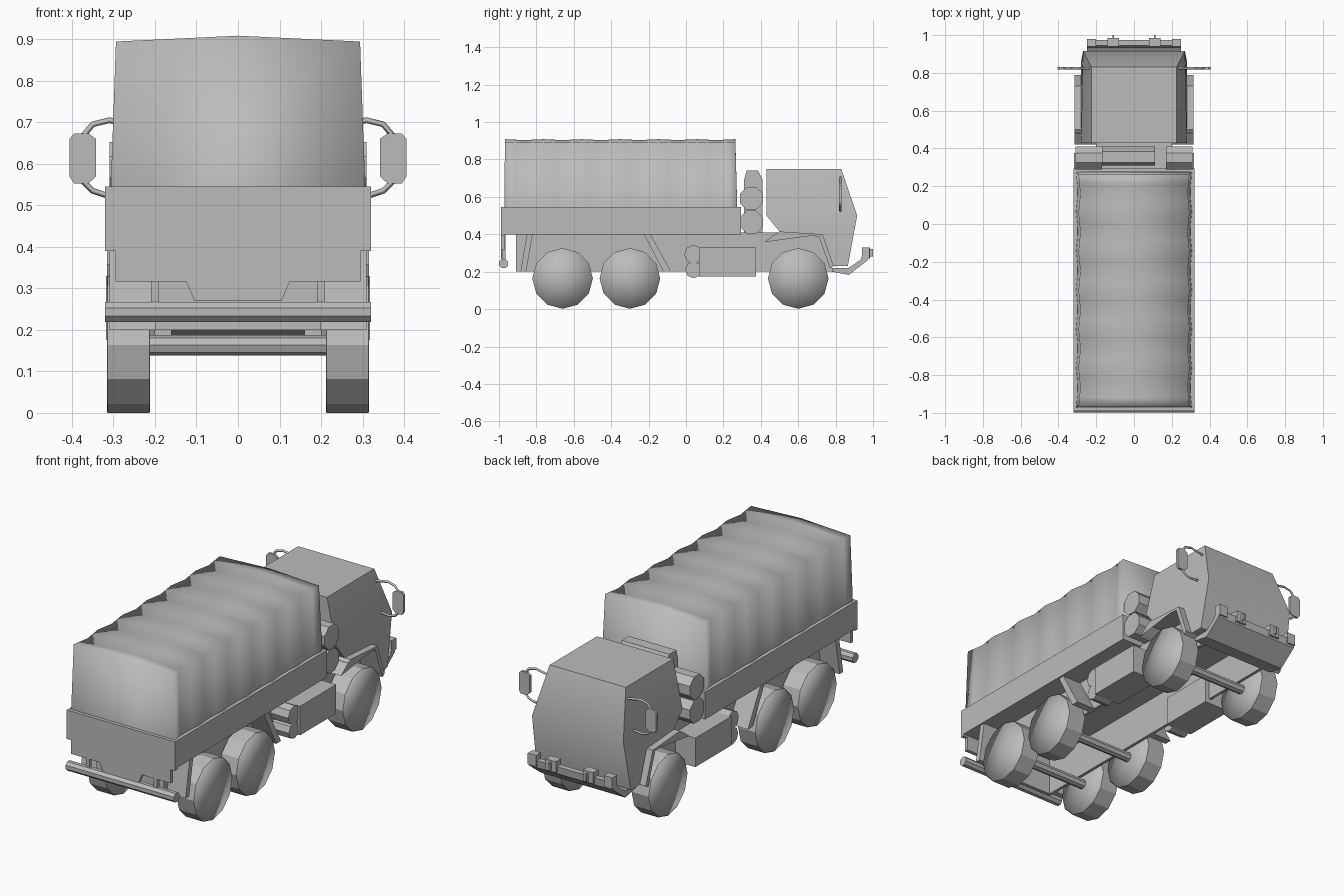
import bpy, bmesh, math
from mathutils import Vector, Matrix

if "Cube" in bpy.data.objects:
    bpy.data.objects.remove(bpy.data.objects["Cube"])

grey = bpy.data.materials.new("plain_grey")
grey.use_nodes = True
GREY = (0.5, 0.5, 0.5, 1)
grey.diffuse_color = GREY
grey.node_tree.nodes["Principled BSDF"].inputs["Base Color"].default_value = GREY


def finish(name, bm, smooth=None):
    bmesh.ops.recalc_face_normals(bm, faces=bm.faces)
    mesh = bpy.data.meshes.new(name)
    bm.to_mesh(mesh)
    bm.free()
    mesh.materials.append(grey)
    ob = bpy.data.objects.new(name, mesh)
    bpy.context.collection.objects.link(ob)
    if smooth:
        bpy.ops.object.select_all(action='DESELECT')
        ob.select_set(True)
        bpy.context.view_layer.objects.active = ob
        bpy.ops.object.shade_smooth_by_angle(angle=math.radians(smooth))
    return ob


def box(name, x, y, z):
    bm = bmesh.new()
    bmesh.ops.create_cube(bm, size=1)
    for v in bm.verts:
        v.co = [a + (b - a) * (c + 0.5) for (a, b), c in zip((x, y, z), v.co)]
    return finish(name, bm)


def prism(name, pts, a, b, axis="x"):
    """Extrude a (y, z) outline along x, or an (x, z) outline along y."""
    bm = bmesh.new()
    place = (lambda p, t: (t, *p)) if axis == "x" else (lambda p, t: (p[0], t, p[1]))
    lo = [bm.verts.new(place(p, a)) for p in pts]
    hi = [bm.verts.new(place(p, b)) for p in pts]
    bm.faces.new(lo)
    bm.faces.new(hi)
    for i in range(len(pts)):
        j = (i + 1) % len(pts)
        bm.faces.new((lo[i], lo[j], hi[j], hi[i]))
    return finish(name, bm)


def drum(name, x0, x1, y, z, r, sides, caps=True, smooth=None, turn=0):
    bm = bmesh.new()
    m = (Matrix.Translation(((x0 + x1) / 2, y, z)) @ Matrix.Rotation(turn, 4, 'X')
         @ Matrix.Rotation(math.pi / 2, 4, 'Y'))
    bmesh.ops.create_cone(bm, cap_ends=caps, cap_tris=caps, segments=sides,
                          radius1=r, radius2=r, depth=abs(x1 - x0), matrix=m)
    return finish(name, bm, smooth)


def tube(name, pts, r):
    cu = bpy.data.curves.new(name, 'CURVE')
    cu.dimensions = '3D'
    cu.bevel_depth = r
    cu.bevel_resolution = 0
    sp = cu.splines.new('POLY')
    sp.points.add(len(pts) - 1)
    for p, co in zip(sp.points, pts):
        p.co = (*co, 1)
    cu.materials.append(grey)
    ob = bpy.data.objects.new(name, cu)
    bpy.context.collection.objects.link(ob)


def strip(path, t):
    """Thicken an open (y, z) path downwards into an outline."""
    return path + [(y - t, z - t * 0.6) for y, z in reversed(path)]


# cargo bed
box("bed_floor", (-0.31, 0.31), (-0.98, 0.285), (0.4, 0.42))
for s, side in ((1, "left"), (-1, "right")):
    box(side + "_bed_wall", sorted((s * 0.3, s * 0.32)), (-0.97, 0.295), (0.4, 0.545))
box("bed_front_wall", (-0.3, 0.3), (0.275, 0.295), (0.4, 0.545))
half = [(0.32, 0.545), (0.32, 0.39), (0.295, 0.39), (0.295, 0.317), (0.125, 0.317), (0.105, 0.27)]
prism("tailgate", half + [(-x, z) for x, z in reversed(half)], -0.99, -0.97, "y")

# canvas cover: scalloped shell with softly shaded corners
bm = bmesh.new()
rings = []
N = 24
for i in range(N + 1):
    t = i / N
    wave = 0.005 * math.cos(t * 12 * math.pi)
    low, top = -0.972 + 1.247 * t, -0.968 + 1.232 * t
    w = 0.289 + wave
    outline = [(0.303 + wave, low, 0.5), (w, top, 0.892 + wave / 2), (0, top, 0.906 + wave / 2)]
    outline += [(-x, y, z) for x, y, z in reversed(outline[:2])]
    rings.append([bm.verts.new(p) for p in outline])
for a, b in zip(rings, rings[1:]):
    for k in range(4):
        bm.faces.new((a[k], a[k + 1], b[k + 1], b[k]))
bm.faces.new(rings[0])
bm.faces.new(rings[-1])
finish("canvas_cover", bm, 120)

# chassis
box("chassis_deck", (-0.2, 0.2), (0.29, 0.74), (0.385, 0.41))
for y in (-0.66, -0.3, 0.6):
    drum("axle", -0.22, 0.22, y, 0.163, 0.025, 8)
box("rear_cross_member", (-0.2, 0.2), (-0.91, -0.89), (0.2, 0.4))

# cab: slanted lower body and tapered upper body
bm = bmesh.new()
upper = [(0.43, 0.5), (0.43, 0.75), (0.83, 0.75), (0.915, 0.5)]
lower = [(0.865, 0.23), (0.78, 0.23), (0.72, 0.4), (0.5, 0.415)]
sides = []
for s in (1, -1):
    vs = [bm.verts.new((s * (0.225 if z > 0.6 else 0.28), y, z)) for y, z in upper + lower]
    vs[3].co.x = s * 0.27
    bm.faces.new(vs[:4])
    bm.faces.new([vs[0]] + vs[3:])
    sides.append(vs)
for i in range(8):
    j = (i + 1) % 8
    bm.faces.new((sides[0][i], sides[0][j], sides[1][j], sides[1][i]))
finish("cab", bm, 35)

# cab bumper with lamp blocks and marker pins
prism("cab_bumper", [(0.78, 0.2), (0.87, 0.183), (0.97, 0.26), (0.975, 0.3),
                     (0.945, 0.3), (0.935, 0.265), (0.87, 0.22), (0.78, 0.22)], -0.25, 0.25)

# unit behind the cab
prism("engine_stack", [(0.31, 0.4), (0.41, 0.4), (0.41, 0.69), (0.385, 0.742),
                       (0.325, 0.742), (0.31, 0.69)], -0.17, 0.11)

# rear bumper bar
drum("rear_bumper_bar", -0.32, 0.32, -0.975, 0.243, 0.026, 8, turn=math.pi / 8)

for s, side in ((1, "left"), (-1, "right")):
    def span(a, b):
        return sorted((s * a, s * b))

    box(side + "_chassis_rail", span(0.185, 0.2), (-0.91, 0.78), (0.2, 0.4))
    box(side + "_bumper_hanger", span(0.19, 0.21), (-0.985, -0.965), (0.25, 0.4))
    # wheels: flat tread band around a softly shaded disc
    for y, place in ((-0.66, "rear"), (-0.3, "middle"), (0.6, "front")):
        drum(f"{side}_{place}_tread", *span(0.213, 0.314), y, 0.164, 0.164, 12, caps=False)
        drum(f"{side}_{place}_wheel", *span(0.212, 0.315), y, 0.164, 0.162, 12, smooth=120)
    # mudguards
    a, b = span(0.2, 0.31)
    prism(side + "_rear_mudguard", [(-0.885, 0.2), (-0.855, 0.2), (-0.82, 0.4), (-0.85, 0.4)], a, b)
    prism(side + "_middle_mudguard", [(-0.12, 0.2), (-0.08, 0.2), (-0.19, 0.4), (-0.225, 0.4)], a, b)
    a, b = span(0.2, 0.315)
    prism(side + "_front_mudguard",
          strip([(0.44, 0.37), (0.5, 0.415), (0.73, 0.4), (0.79, 0.23)], 0.02), a, b)
    # side locker and air tanks
    box(side + "_locker", span(0.16, 0.318), (0.07, 0.375), (0.175, 0.33))
    drum(side + "_upper_air_tank", *span(0.2, 0.305), 0.04, 0.293, 0.05, 8)
    drum(side + "_lower_air_tank", *span(0.2, 0.305), 0.04, 0.21, 0.045, 8)
    # barrels behind the cab
    for z, level in ((0.592, "upper"), (0.465, "lower")):
        drum(f"{side}_{level}_barrel", *span(0.17, 0.31), 0.35, z, 0.066, 8, turn=math.pi / 8)
    # bumper lamps
    box(side + "_lamp", span(0.08, 0.14), (0.94, 0.985), (0.27, 0.33))
    box(side + "_bumper_end", span(0.2, 0.25), (0.94, 0.98), (0.27, 0.33))
    box(side + "_marker_pin", span(0.105, 0.113), (0.975, 1.0), (0.28, 0.32))
    # door mirror on two bent arms
    plate = [(0.342, 0.57), (0.36, 0.553), (0.395, 0.553), (0.406, 0.57),
             (0.406, 0.66), (0.395, 0.673), (0.36, 0.673), (0.342, 0.66)]
    prism(side + "_mirror", [(s * x, z) for x, z in plate], 0.818, 0.832, "y")
    tube(side + "_upper_mirror_arm", [(s * x, 0.825, z) for x, z in
         ((0.23, 0.69), (0.31, 0.705), (0.35, 0.695), (0.375, 0.665))], 0.007)
    tube(side + "_lower_mirror_arm", [(s * x, 0.825, z) for x, z in
         ((0.27, 0.53), (0.32, 0.525), (0.35, 0.535), (0.375, 0.56))], 0.007)
